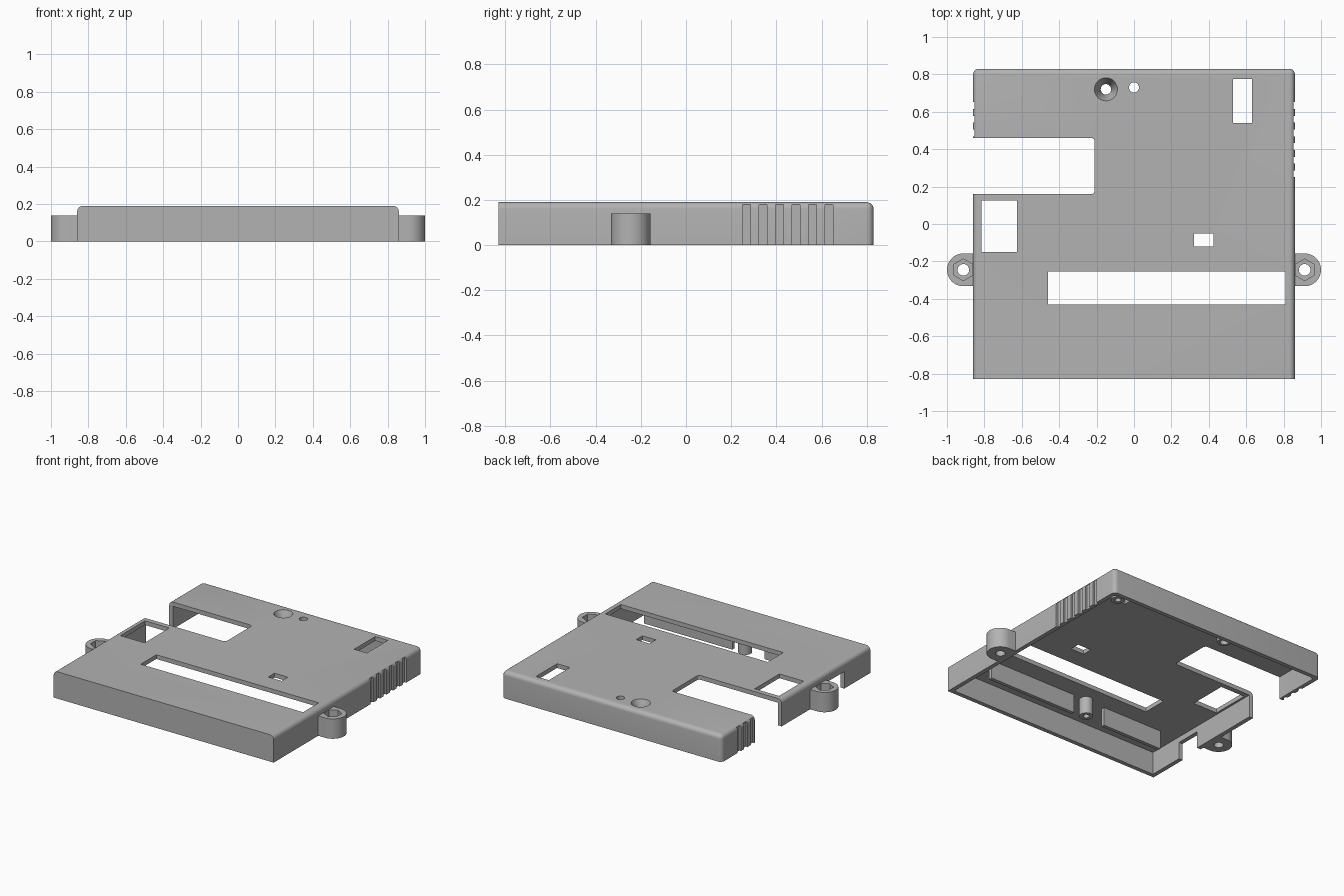
import bpy, bmesh, math
from mathutils import Matrix, Vector

cube = bpy.data.objects.get("Cube")
if cube:
    bpy.data.objects.remove(cube, do_unlink=True)

grey = bpy.data.materials.new("matte_grey")
grey.use_nodes = True
grey.diffuse_color = (0.45, 0.45, 0.45, 1)
grey.node_tree.nodes["Principled BSDF"].inputs["Base Color"].default_value = (0.45, 0.45, 0.45, 1)


def make(name, bm):
    bmesh.ops.recalc_face_normals(bm, faces=bm.faces)
    mesh = bpy.data.meshes.new(name)
    bm.to_mesh(mesh)
    bm.free()
    mesh.materials.append(grey)
    ob = bpy.data.objects.new(name, mesh)
    bpy.context.collection.objects.link(ob)
    return ob


def box(name, x, y, z, radius=0, rounded=None):
    """Box from three ranges; edges whose midpoint passes the rule are rounded."""
    bm = bmesh.new()
    bmesh.ops.create_cube(bm, size=1)
    for v in bm.verts:
        v.co = Vector(r[0] if c < 0 else r[1] for c, r in zip(v.co, (x, y, z)))
    if rounded:
        edges = [e for e in bm.edges if rounded((e.verts[0].co + e.verts[1].co) / 2)]
        bmesh.ops.bevel(bm, geom=edges, offset=radius, segments=6, profile=0.5, affect='EDGES')
    return make(name, bm)


def cylinder(name, x, y, z, r1, r2=None, sides=32, turn=0):
    """Upright cylinder or cone between two heights."""
    bm = bmesh.new()
    place = Matrix.Translation((x, y, sum(z) / 2)) @ Matrix.Rotation(turn, 4, 'Z')
    bmesh.ops.create_cone(bm, cap_ends=True, segments=sides, radius1=r1,
                          radius2=r1 if r2 is None else r2, depth=z[1] - z[0], matrix=place)
    return make(name, bm)


def cut(target, cutter, keep=False):
    mod = target.modifiers.new("cut", 'BOOLEAN')
    mod.operation, mod.solver, mod.object = 'DIFFERENCE', 'EXACT', cutter
    bpy.context.view_layer.update()
    bpy.ops.object.select_all(action='DESELECT')
    bpy.context.view_layer.objects.active = target
    target.select_set(True)
    bpy.ops.object.modifier_apply(modifier=mod.name)
    if not keep:
        bpy.data.objects.remove(cutter, do_unlink=True)


W, D, H, T = 0.86, 0.83, 0.19, 0.03
ROOF = H - T

# Case shell, rounded along the sides and back, hollow from below
shell = box("case_shell", (-W, W), (-D, D), (0, H), 0.03,
            lambda m: (m.z > H - 0.01 and m.y > -D + 0.01) or (m.y > D - 0.01 and abs(m.x) > W - 0.01))
cut(shell, box("cavity", (T - W, W - T), (T - D, D - T), (-0.1, ROOF), 0.02,
               lambda m: m.y > D - T - 0.01 and abs(m.x) > W - T - 0.01))

# Side notch, open through the wall
cut(shell, box("notch", (-1.2, -0.21), (0.16, 0.46), (-0.1, 0.3), 0.02,
               lambda m: m.x > -0.3 and abs(m.z - 0.1) < 0.01))

# Roof windows
for x, y in (((-0.815, -0.625), (-0.15, 0.125)),
             ((-0.46, 0.81), (-0.43, -0.255)),
             ((0.32, 0.425), (-0.12, -0.05)),
             ((0.53, 0.63), (0.54, 0.775))):
    cut(shell, box("window", x, y, (0.1, 0.3)))

# Low opening in the side wall
cut(shell, box("side_opening", (-1, -0.8), (-0.54, -0.36), (-0.1, 0.12)))

# Grip grooves on both sides
for side in (-1, 1):
    for i in range(6):
        y = 0.268 + 0.073 * i
        if side < 0 and y < 0.46:
            continue
        xs = sorted((side * (W - 0.013), side * (W + 0.1)))
        cut(shell, box("groove", xs, (y - 0.018, y + 0.018), (-0.1, 0.18)))

# Indicator hole
cut(shell, cylinder("indicator_hole", 0, 0.73, (0.1, 0.3), 0.027))

# Countersunk screw post at the back
screw_post = cylinder("back_screw_post", -0.15, 0.72, (0.05, ROOF + 0.01), 0.045, 0.068)
for part in (shell, screw_post):
    cut(part, cylinder("countersink", -0.15, 0.72, (0.11, H + 0.001), 0.028, 0.062))
    cut(part, cylinder("screw_hole", -0.15, 0.72, (-0.1, 0.12), 0.028))

# Blind posts under the roof
posts = [screw_post]
for name, x, y in (("front_post", -0.07, -0.56), ("corner_post", 0.73, 0.71)):
    post = cylinder(name, x, y, (0.04, ROOF + 0.01), 0.045)
    cut(post, cylinder("pilot_hole", x, y, (-0.1, 0.13), 0.02))
    posts.append(post)

# Stiffening ribs under the roof
box("left_rib", (0.03, 0.72), (-0.585, -0.56), (0.03, ROOF + 0.01))
box("right_rib", (-0.69, -0.22), (-0.585, -0.56), (0.03, ROOF + 0.01))

# Mounting ears with a nut pocket and bolt hole
ears = []
for side, name in ((1, "left_ear"), (-1, "right_ear")):
    cx, cy, r = side * 0.9125, -0.245, 0.0875
    bm = bmesh.new()
    arc = [(cx + side * r * math.cos(a), cy + r * math.sin(a))
           for a in (math.pi * (i / 24 - 0.5) for i in range(25))]
    outline = [(side * 0.845, cy - r)] + arc + [(side * 0.845, cy + r)]
    face = bm.faces.new([bm.verts.new((x, y, 0)) for x, y in outline])
    top = bmesh.ops.extrude_face_region(bm, geom=[face])
    bmesh.ops.translate(bm, vec=(0, 0, 0.14),
                        verts=[g for g in top["geom"] if isinstance(g, bmesh.types.BMVert)])
    ear = make(name, bm)
    cut(ear, cylinder("nut_pocket", cx, cy, (0.05, 0.3), 0.058, sides=6))
    cut(ear, cylinder("bolt_hole", cx, cy, (-0.1, 0.1), 0.031))
    ears.append(ear)

# Smooth the curved parts, keeping hard edges crisp
bpy.ops.object.select_all(action='DESELECT')
for ob in [shell] + posts + ears:
    ob.select_set(True)
bpy.context.view_layer.objects.active = shell
bpy.ops.object.shade_smooth_by_angle(angle=math.radians(30))
